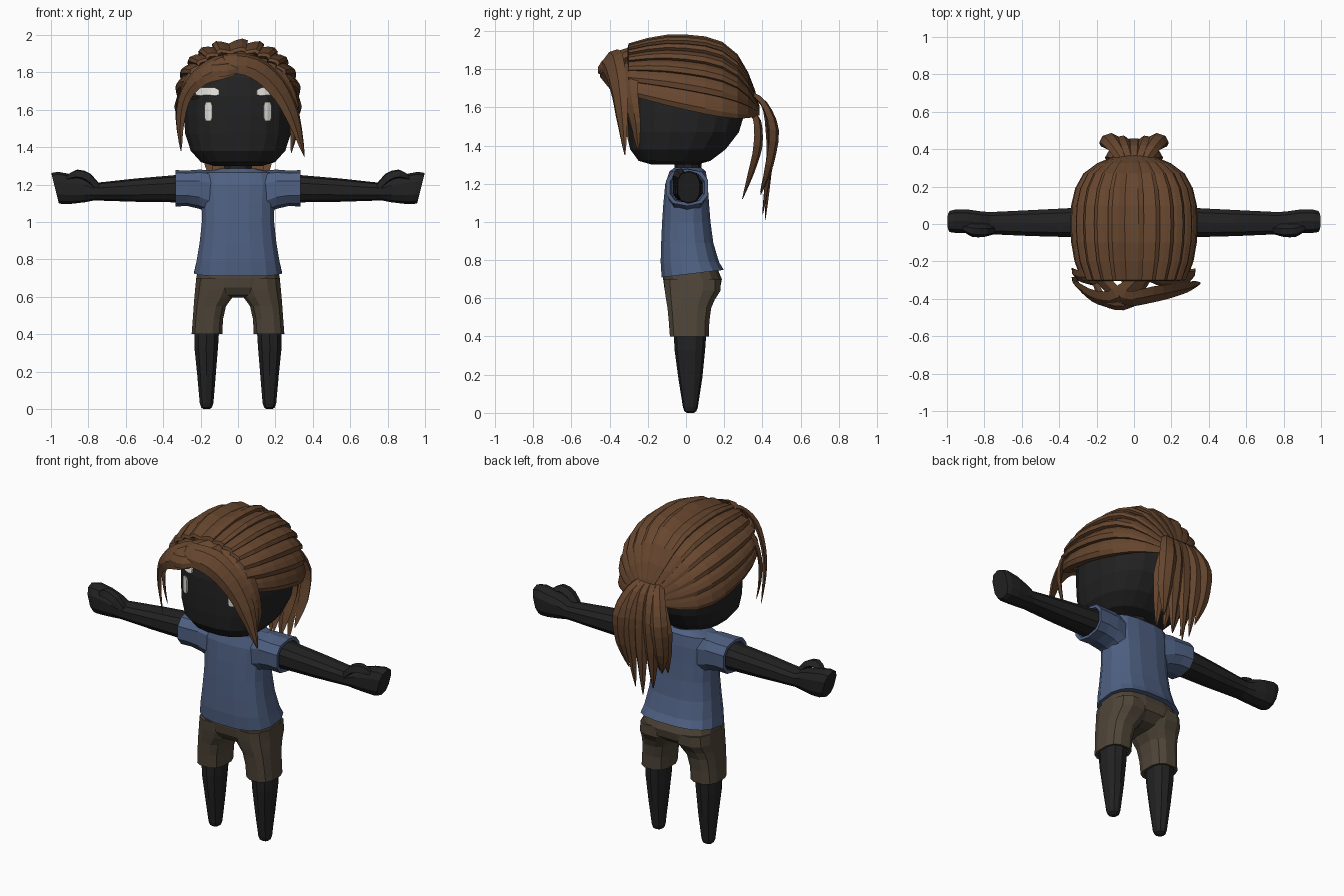
import bpy, bmesh, math
from mathutils import Vector
from mathutils.bvhtree import BVHTree

if "Cube" in bpy.data.objects:
    bpy.data.objects.remove(bpy.data.objects["Cube"])

def material(name, col):
    m = bpy.data.materials.new(name)
    m.diffuse_color = (*col, 1)
    m.use_nodes = True
    m.node_tree.nodes["Principled BSDF"].inputs["Base Color"].default_value = m.diffuse_color
    return m

SKIN = material("charcoal_body", (0.016, 0.016, 0.016))
SHIRT = material("blue_cloth", (0.078, 0.118, 0.225))
SHORTS = material("olive_brown_cloth", (0.078, 0.060, 0.040))
HAIR = material("brown_hair", (0.135, 0.062, 0.028))
WHITE = material("off_white", (0.75, 0.74, 0.70))

def grid_object(name, rows, mat, closed=True, caps=True):
    """Skin a list of equally long point rows."""
    bm = bmesh.new()
    vs = [[bm.verts.new(p) for p in r] for r in rows]
    n = len(rows[0])
    for a, b in zip(vs, vs[1:]):
        for i in range(n if closed else n - 1):
            j = (i + 1) % n
            bm.faces.new((a[i], a[j], b[j], b[i]))
    if caps and closed:
        bm.faces.new(vs[0])
        bm.faces.new(vs[-1])
    bmesh.ops.recalc_face_normals(bm, faces=bm.faces)
    me = bpy.data.meshes.new(name)
    bm.to_mesh(me)
    bm.free()
    me.materials.append(mat)
    ob = bpy.data.objects.new(name, me)
    bpy.context.collection.objects.link(ob)
    return ob

def sup(a, p):
    c, s = math.cos(a), math.sin(a)
    return (math.copysign(abs(c) ** (2 / p), c), math.copysign(abs(s) ** (2 / p), s))

def ring_z(z, x0, x1, y0, y1, n=16, p=2.5, tilt=0):
    """Horizontal rounded ring; tilt lifts its back."""
    pts = []
    for i in range(n):
        c, s = sup(2 * math.pi * (i + .5) / n, p)
        y = (y0 + y1) / 2 + s * (y1 - y0) / 2
        pts.append(Vector(((x0 + x1) / 2 + c * (x1 - x0) / 2, y, z + tilt * y)))
    return pts

def ring_x(x, y0, y1, z0, z1, shear=0, n=10, p=2.6):
    """Upright rounded ring across an arm."""
    pts = []
    for i in range(n):
        c, s = sup(2 * math.pi * (i + .5) / n, p)
        dz = s * (z1 - z0) / 2
        pts.append(Vector((x + shear * dz, (y0 + y1) / 2 + c * (y1 - y0) / 2, (z0 + z1) / 2 + dz)))
    return pts

def pair(name, rows, mat):
    for side, sx in (("right", 1), ("left", -1)):
        grid_object(f"{name}_{side}", [[(sx * p.x, p.y, p.z) for p in r] for r in rows], mat)

def lock_rows(path, widths, centre=(0, 0, 1.55), thick=.35, sub=3):
    """Flat tapered tube along a smooth path, its flat side facing away from centre."""
    P = [Vector(p) for p in path]
    pts, ws = [], []
    for i in range(len(P) - 1):
        a, b, c, d = P[max(i - 1, 0)], P[i], P[i + 1], P[min(i + 2, len(P) - 1)]
        for k in range(sub):
            t = k / sub
            pts.append(.5 * (2 * b + (c - a) * t + (2 * a - 5 * b + 4 * c - d) * t * t
                             + (3 * b - a - 3 * c + d) * t ** 3))
            ws.append(widths[i] * (1 - t) + widths[i + 1] * t)
    pts.append(P[-1])
    ws.append(widths[-1])
    rows = []
    for i, p in enumerate(pts):
        t = (pts[min(i + 1, len(pts) - 1)] - pts[max(i - 1, 0)]).normalized()
        s = t.cross(p - Vector(centre)).normalized()
        o = s.cross(t)
        w = ws[i]
        h = w * thick
        rows.append([p + s * w * u + o * h * v for u, v in
                     ((1, -.3), (.45, .8), (-.45, .8), (-1, -.3), (0, -.7))])
    return rows

# Head and neck
head_prof = [(1.30, .13, -.18, .06), (1.32, .20, -.25, .13), (1.38, .255, -.295, .21),
             (1.47, .285, -.305, .28), (1.57, .292, -.31, .31), (1.67, .29, -.31, .31),
             (1.77, .26, -.29, .29), (1.85, .20, -.24, .22), (1.90, .10, -.12, .10)]
head = grid_object("head", [ring_z(z, -h, h, a, b, 20, 2.5) for z, h, a, b in head_prof], SKIN)
grid_object("neck", [ring_z(z, -.075, .075, -.06, .08, 10, 2) for z in (1.22, 1.34)], SKIN)

# Eyes and brows: thin plates laid on the face
tree = BVHTree.FromPolygons([v.co.copy() for v in head.data.vertices],
                            [tuple(p.vertices) for p in head.data.polygons])

def face_plate(name, cx, cz, hx, hz, nx, nz, bend=0):
    rows = []
    for j in range(nz + 1):
        v = 2 * j / nz - 1
        row = []
        for i in range(nx + 1):
            u = 2 * i / nx - 1
            x = cx + hx * u * (.65 if hz > hx and abs(v) == 1 else 1)
            z = cz + hz * v * (.6 if hx > hz and abs(u) == 1 else 1) - bend * u * u
            hit = tree.ray_cast(Vector((x, -1, z)), Vector((0, 1, 0)))[0]
            row.append((x, hit.y - .006, z))
        rows.append(row)
    ob = grid_object(name, rows, WHITE, closed=False)
    m = ob.modifiers.new("thickness", "SOLIDIFY")
    m.thickness, m.offset = .009, 0

for side, sx in (("right", 1), ("left", -1)):
    face_plate(f"eye_{side}", sx * .157, 1.59, .019, .05, 2, 6)
    face_plate(f"brow_{side}", sx * .162, 1.698, .062, .021, 6, 2, .006)

# Shirt body and sleeves
shirt_prof = [(.725, .238, -.13, .20), (.79, .225, -.135, .175), (.89, .208, -.132, .145),
              (1.0, .196, -.127, .13), (1.10, .197, -.12, .122), (1.20, .205, -.11, .115),
              (1.265, .19, -.088, .105), (1.285, .10, -.06, .08)]
grid_object("shirt_body", [ring_z(z, -h, h, a, b, 16, 2.7, .12 if z < .75 else 0)
                           for z, h, a, b in shirt_prof], SHIRT)
pair("sleeve", [ring_x(.14, -.09, .10, 1.04, 1.275), ring_x(.205, -.10, .112, 1.07, 1.28),
                ring_x(.27, -.105, .117, 1.085, 1.275), ring_x(.335, -.108, .12, 1.083, 1.277),
                ring_x(.335, -.088, .10, 1.10, 1.26), ring_x(.31, -.08, .09, 1.105, 1.25)], SHIRT)

# Shorts
grid_object("shorts_seat", [ring_z(z, -h, h, a, b, 16, 2.7) for z, h, a, b in
            ((.76, .215, -.12, .165), (.70, .226, -.122, .19), (.65, .228, -.115, .18),
             (.61, .20, -.09, .13), (.595, .12, -.05, .08))], SHORTS)
pair("shorts_leg", [ring_z(z, x0, x1, a, b, 12, 2.7) for z, x0, x1, a, b in
     ((.70, .0, .226, -.12, .185), (.64, .005, .232, -.115, .185), (.595, .028, .236, -.108, .155),
      (.55, .062, .239, -.10, .135), (.48, .078, .244, -.093, .125), (.40, .082, .25, -.087, .122),
      (.402, .098, .236, -.072, .108), (.43, .10, .234, -.07, .105))], SHORTS)

# Legs
pair("leg", [ring_z(z, x0, x1, a, b, 10, 2.3) for z, x0, x1, a, b in
     ((.44, .097, .237, -.065, .108), (.33, .104, .236, -.06, .10), (.18, .117, .22, -.04, .085),
      (.03, .13, .206, -.016, .062), (.008, .138, .198, -.008, .054), (0, .15, .186, .005, .04))], SKIN)

# Arms, hands and thumbs
pair("arm", [ring_x(*r) for r in
     ((.20, -.075, .09, 1.10, 1.255), (.34, -.073, .088, 1.105, 1.25), (.55, -.067, .077, 1.108, 1.232),
      (.77, -.057, .066, 1.115, 1.208), (.82, -.052, .07, 1.105, 1.235), (.89, -.05, .08, 1.097, 1.255),
      (.95, -.05, .08, 1.095, 1.268, .15), (.978, -.045, .072, 1.10, 1.262, .25))], SKIN)
pair("thumb", lock_rows([(.74, -.03, 1.17), (.80, -.036, 1.235), (.86, -.035, 1.255), (.91, -.02, 1.235)],
                        [.025, .036, .036, .02], (.85, 0, 1.0), .8, 2), SKIN)

# Hair cap: overlapping strands running from the fringe back to the tie
cap_prof = [(-.22, .24, .19), (-.305, .255, .205), (-.30, .272, .225), (-.2, .308, .272), (-.1, .325, .308),
            (0, .33, .328), (.1, .325, .338), (.19, .305, .328), (.27, .262, .28), (.325, .19, .20),
            (.36, .11, .12), (.385, .04, .04)]
STRANDS, LIMIT = 13, math.radians(98)
columns = [(-LIMIT, .86)]
for k in range(STRANDS):
    for f, r in ((0, .955), (.35, 1.0), (.7, 1.035), (1, 1.01)):
        g = f if k >= STRANDS // 2 else 1 - f
        columns.append((LIMIT * (2 * (k + g) / STRANDS - 1), r))
    if k < STRANDS // 2:
        columns[-4:] = columns[-4:][::-1]
columns.append((LIMIT, .86))
rows = []
for y, rx, rz in cap_prof:
    zc = 1.642 - .2 * y
    row = []
    for a, r in columns:
        c, s = sup(a, 2.2)
        row.append((s * rx * r, y, zc + c * rz * r))
    rows.append(row)
grid_object("hair_cap", rows, HAIR, closed=False)

# Fringe locks framing the face
fringe = {
    "fringe_left_sweep": ([(.06, -.27, 1.90), (-.07, -.40, 1.84), (-.19, -.40, 1.79), (-.28, -.345, 1.69),
                           (-.312, -.31, 1.55), (-.305, -.29, 1.38)], [.05, .085, .065, .05, .035, .003]),
    "fringe_right_sweep": ([(-.20, -.27, 1.83), (-.06, -.40, 1.855), (.09, -.385, 1.83), (.21, -.36, 1.73),
                            (.295, -.34, 1.57), (.355, -.32, 1.35)], [.045, .065, .075, .07, .05, .003]),
    "fringe_right_side": ([(.08, -.26, 1.88), (.21, -.30, 1.79), (.285, -.295, 1.66), (.305, -.27, 1.52),
                           (.285, -.25, 1.37)], [.05, .07, .055, .04, .003]),
    "fringe_left_side": ([(-.10, -.26, 1.88), (-.23, -.29, 1.79), (-.30, -.28, 1.66), (-.315, -.26, 1.53),
                          (-.30, -.25, 1.42)], [.05, .06, .045, .03, .003]),
    "fringe_curl": ([(-.22, -.29, 1.78), (-.16, -.41, 1.81), (-.06, -.44, 1.82), (.06, -.39, 1.84)],
                    [.02, .045, .045, .02]),
}
for name, (path, widths) in fringe.items():
    grid_object(name, lock_rows(path, widths), HAIR)

# Ponytail: outer and inner layers of pointed locks
for i, (x, tip) in enumerate(((-.13, 1.16), (-.07, 1.06), (0, 1.01), (.07, 1.04), (.13, 1.14))):
    y = .025 * abs(x) / .13
    grid_object(f"ponytail_outer_{i}", lock_rows(
        [(x * .3, .32, 1.68), (x * .7, .405, 1.62), (x * 1.05, .435 + y, 1.48),
         (x * 1.05, .435, 1.30), (x * .85, .415 - y, tip)], [.03, .042, .052, .045, .003],
        (0, 0, 1.4), .5), HAIR)
for i, x in enumerate((-.10, -.035, .035, .10)):
    grid_object(f"ponytail_inner_{i}", lock_rows(
        [(x * .3, .32, 1.60), (x * .8, .37, 1.53), (x * 1.1, .375, 1.40), (x, .34, 1.26),
         (x * .85, .295, 1.12)], [.03, .045, .05, .035, .003], (0, 0, 1.4), .5), HAIR)
